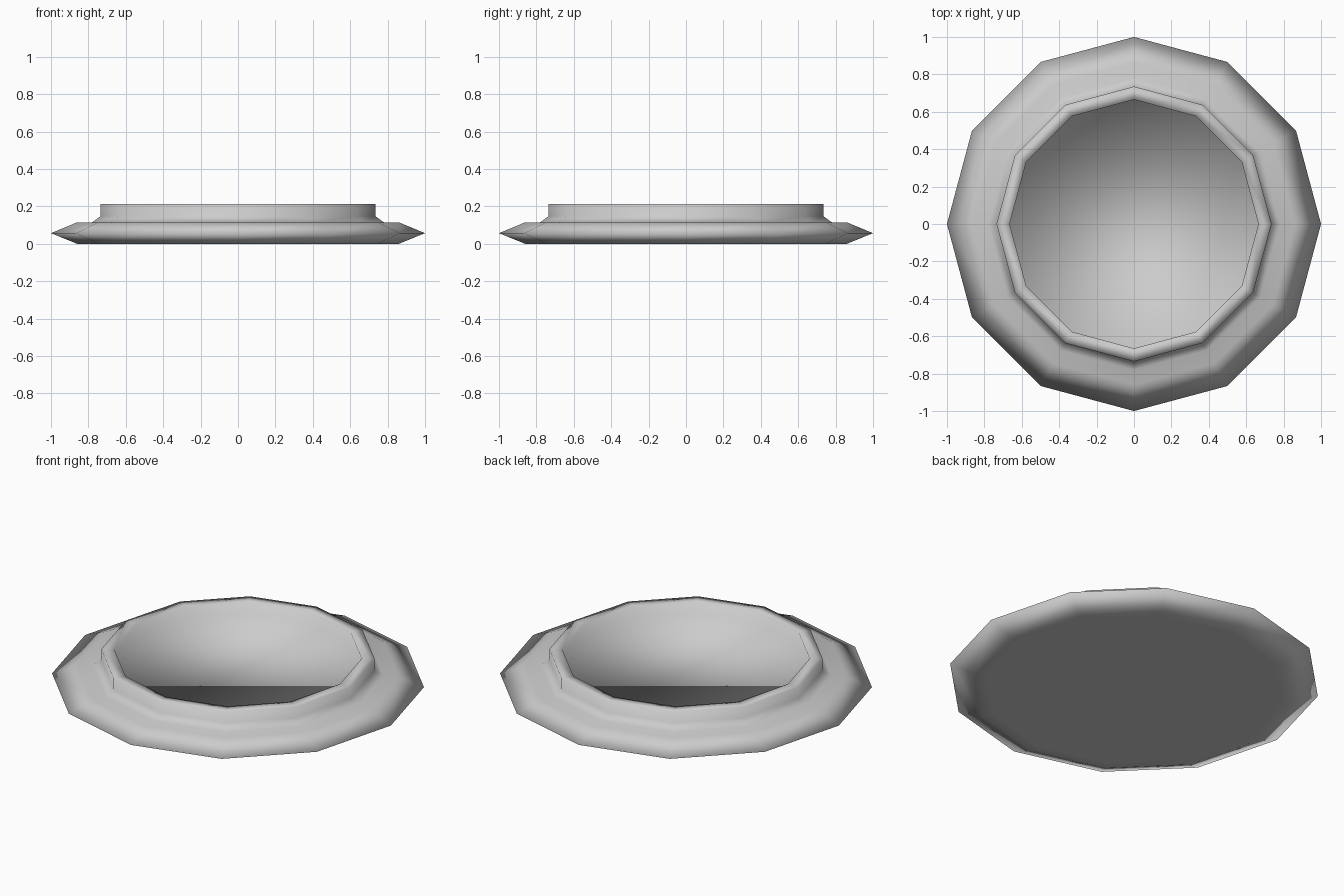
import bpy, bmesh, math

if "Cube" in bpy.data.objects:
    bpy.data.objects.remove(bpy.data.objects["Cube"])

SIDES = 12


def lathe(name, profile):
    """Revolve (radius, height) points into a closed 12-sided solid."""
    bm = bmesh.new()
    rings = []
    for r, z in profile:
        rings.append([bm.verts.new((r * math.cos(2 * math.pi * i / SIDES),
                                    r * math.sin(2 * math.pi * i / SIDES), z))
                      for i in range(SIDES)])
    for lo, hi in zip(rings, rings[1:]):
        for i in range(SIDES):
            j = (i + 1) % SIDES
            bm.faces.new((lo[i], lo[j], hi[j], hi[i]))
    bm.faces.new(rings[0][::-1])
    bm.faces.new(rings[-1])
    for f in bm.faces:
        f.smooth = True
    mesh = bpy.data.meshes.new(name)
    bm.to_mesh(mesh)
    bm.free()
    obj = bpy.data.objects.new(name, mesh)
    bpy.context.collection.objects.link(obj)
    return obj


# Base with pointed rim, stepped shoulder, raised collar and recessed floor
lathe("base_body", [
    (0.80, 0.0), (0.86, 0.0), (1.0, 0.057), (0.86, 0.115),
    (0.78, 0.115), (0.735, 0.147), (0.735, 0.212),
    (0.665, 0.212), (0.665, 0.147),
])
